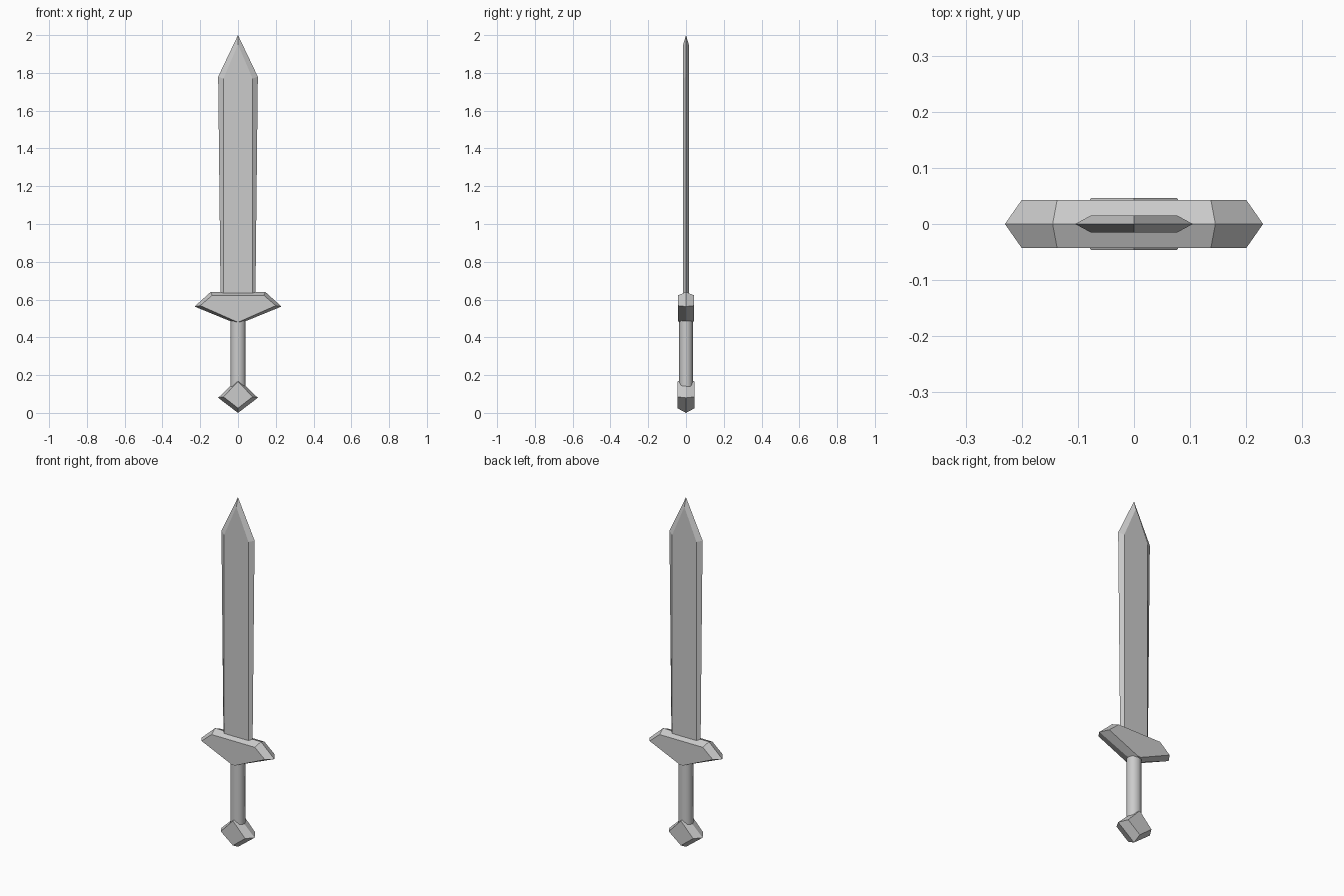
import bpy, bmesh, math

if "Cube" in bpy.data.objects:
    bpy.data.objects.remove(bpy.data.objects["Cube"])


def mirrored(half):
    """Right-hand half profile (top to bottom) -> closed symmetric outline."""
    left = [(-x, z) for x, z in reversed(half) if x > 0]
    return half + left


def ridged_plate(name, rim_half, face_half, depth):
    """Plate with a ridge rim at y = 0 and an inset flat face front and back."""
    rim, face = mirrored(rim_half), mirrored(face_half)
    bm = bmesh.new()
    loops = [[bm.verts.new((x, y, z)) for x, z in pts]
             for pts, y in ((face, -depth), (rim, 0), (face, depth))]
    n = len(rim)
    for a, b in zip(loops, loops[1:]):
        for i in range(n):
            j = (i + 1) % n
            bm.faces.new((a[i], a[j], b[j], b[i]))
    bm.faces.new(loops[0])
    bm.faces.new(list(reversed(loops[2])))
    bmesh.ops.recalc_face_normals(bm, faces=bm.faces)
    mesh = bpy.data.meshes.new(name)
    bm.to_mesh(mesh)
    bm.free()
    obj = bpy.data.objects.new(name, mesh)
    bpy.context.collection.objects.link(obj)
    return obj


# Blade with bevelled cutting edges
ridged_plate("blade",
             [(0, 2.0), (0.105, 1.78), (0.092, 0.60)],
             [(0, 1.95), (0.077, 1.77), (0.077, 0.60)], 0.015)

# Cross guard, pointed at the sides and below
ridged_plate("guard",
             [(0.145, 0.64), (0.23, 0.563), (0.015, 0.475)],
             [(0.137, 0.622), (0.20, 0.568), (0.01, 0.484)], 0.043)

# Diamond pommel
ridged_plate("pommel",
             [(0, 0.18), (0.105, 0.08), (0, 0.0)],
             [(0, 0.166), (0.077, 0.085), (0, 0.025)], 0.046)

# Grip
bpy.ops.mesh.primitive_cylinder_add(vertices=8, radius=0.041, depth=0.38,
                                    location=(0, 0, 0.32))
grip = bpy.context.object
grip.name = "grip"
grip.scale.y = 0.92
bpy.ops.object.shade_smooth_by_angle(angle=math.radians(60))
